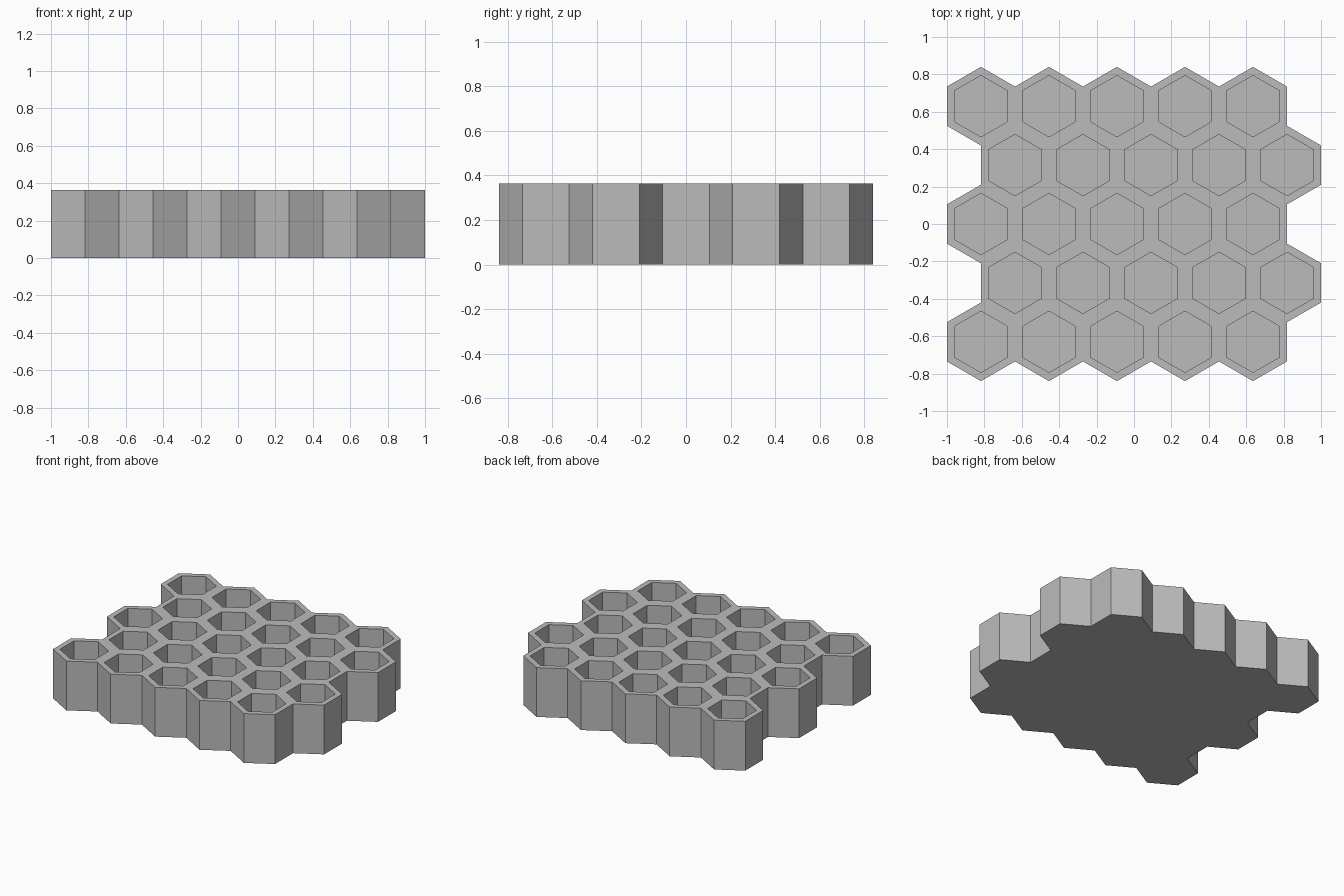
import bpy
import bmesh
from math import sin, cos, pi, sqrt

old = bpy.data.objects.get("Cube")
if old:
    bpy.data.objects.remove(old, do_unlink=True)

ROWS, COLS = 5, 5
PITCH = 2 / (COLS + 0.5)          # distance between cell centres
OUTER = PITCH / sqrt(3)           # circumradius of a full cell
INNER = 0.164                     # circumradius of the hollow
HEIGHT, FLOOR = 0.365, 0.04

grey = bpy.data.materials.new("matte_grey")
grey.use_nodes = True
colour = (0.5, 0.5, 0.5, 1)
grey.diffuse_color = colour
grey.node_tree.nodes["Principled BSDF"].inputs["Base Color"].default_value = colour

bm = bmesh.new()


def hexagon(cx, cy, radius, z):
    """Ring of six pointy-top hexagon vertices."""
    angles = [pi / 6 + i * pi / 3 for i in range(6)]
    return [bm.verts.new((cx + radius * cos(a), cy + radius * sin(a), z)) for a in angles]


def bridge(a, b):
    """Quads between two hexagon rings."""
    for i in range(6):
        j = (i + 1) % 6
        bm.faces.new((a[i], a[j], b[j], b[i]))


# Cells: rim, hollow walls, hollow floor and underside
for row in range(ROWS):
    for col in range(COLS):
        x = -1 + PITCH * (col + 0.5 + 0.5 * (row % 2))
        y = (row - (ROWS - 1) / 2) * OUTER * 1.5
        rim = hexagon(x, y, OUTER, HEIGHT)
        lip = hexagon(x, y, INNER, HEIGHT)
        pit = hexagon(x, y, INNER, FLOOR)
        bridge(rim, lip)
        bridge(lip, pit)
        bm.faces.new(pit)
        bm.faces.new(hexagon(x, y, OUTER, 0))
bmesh.ops.remove_doubles(bm, verts=bm.verts[:], dist=0.001)

# Outer side walls, dropped from the outline of the rim
outline = [e for e in bm.edges if e.is_boundary and e.verts[0].co.z > FLOOR]
dropped = bmesh.ops.extrude_edge_only(bm, edges=outline)["geom"]
for v in dropped:
    if isinstance(v, bmesh.types.BMVert):
        v.co.z = 0
bmesh.ops.remove_doubles(bm, verts=bm.verts[:], dist=0.001)
bmesh.ops.recalc_face_normals(bm, faces=bm.faces[:])

mesh = bpy.data.meshes.new("honeycomb_tray")
bm.to_mesh(mesh)
bm.free()
mesh.materials.append(grey)
tray = bpy.data.objects.new("honeycomb_tray", mesh)
bpy.context.collection.objects.link(tray)
